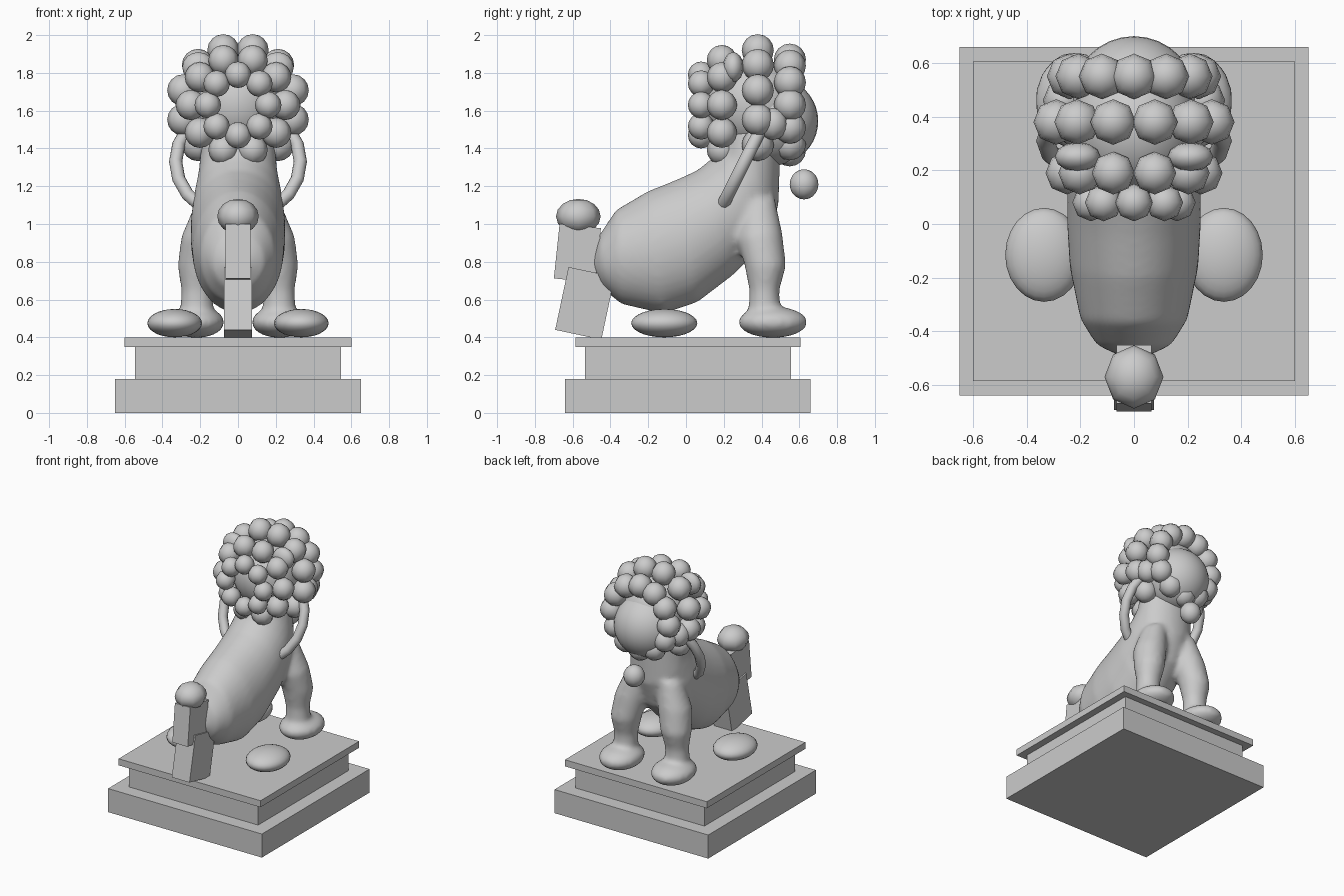
import bpy, bmesh
from math import sin, cos, pi, radians
from mathutils import Matrix, Vector

if "Cube" in bpy.data.objects:
    bpy.data.objects.remove(bpy.data.objects["Cube"])


def smooth(o, angle=40):
    bpy.ops.object.select_all(action='DESELECT')
    o.select_set(True)
    bpy.context.view_layer.objects.active = o
    bpy.ops.object.shade_smooth_by_angle(angle=radians(angle))
    return o


def make(name, bm, angle=40):
    bmesh.ops.recalc_face_normals(bm, faces=bm.faces)
    me = bpy.data.meshes.new(name)
    bm.to_mesh(me)
    bm.free()
    o = bpy.data.objects.new(name, me)
    bpy.context.collection.objects.link(o)
    return smooth(o, angle)


def ball(bm, loc, size, seg=24, rings=14):
    m = Matrix.Translation(loc) @ Matrix.Diagonal((*size, 1))
    bmesh.ops.create_uvsphere(bm, u_segments=seg, v_segments=rings, radius=1, matrix=m)


def ball_obj(name, loc, size, seg=24, rings=14):
    bm = bmesh.new()
    ball(bm, loc, size, seg, rings)
    return make(name, bm, 80)


def box(name, loc, size, tilt=0):
    bm = bmesh.new()
    m = (Matrix.Translation(loc) @ Matrix.Rotation(radians(tilt), 4, 'X')
         @ Matrix.Diagonal((*size, 1)))
    bmesh.ops.create_cube(bm, size=1, matrix=m)
    return make(name, bm)


def loft(bm, sections, side=1, n=32):
    # each section: x centre, two (y, z) profile points, half width
    rings = []
    for x, a, b, w in sections:
        c = Vector((0, (a[0] + b[0]) / 2, (a[1] + b[1]) / 2))
        h = Vector((0, a[0], a[1])) - c
        rings.append([bm.verts.new(c + h * cos(t) + Vector((side * (x + w * sin(t)), 0, 0)))
                      for t in [2 * pi * i / n for i in range(n)]])
    for r, s in zip(rings, rings[1:]):
        for i in range(n):
            bm.faces.new((r[i], r[(i + 1) % n], s[(i + 1) % n], s[i]))
    bm.faces.new(rings[0])
    bm.faces.new(rings[-1])


# Stepped plinth
box("plinth_base", (0, 0.01, 0.09), (1.30, 1.30, 0.18))
box("plinth_middle", (0, 0.01, 0.265), (1.09, 1.09, 0.17))
box("plinth_top", (0, 0.01, 0.375), (1.20, 1.19, 0.05))

# Body, front legs and front paws fused into one surface
bm = bmesh.new()
loft(bm, [
    (0, (-.497, .82), (-.49, .75), .05),
    (0, (-.46, .94), (-.44, .655), .14),
    (0, (-.37, 1.075), (-.34, .575), .20),
    (0, (-.20, 1.175), (-.12, .525), .24),
    (0, (-.05, 1.235), (.06, .585), .25),
    (0, (.06, 1.285), (.25, .73), .25),
    (0, (.14, 1.35), (.42, .90), .235),
    (0, (.185, 1.42), (.49, 1.10), .21),
    (0, (.20, 1.55), (.50, 1.40), .19),
    (0, (.22, 1.62), (.50, 1.60), .17)])
for s in (-1, 1):
    loft(bm, [
        (.13, (.28, 1.10), (.47, 1.14), .09),
        (.18, (.27, .92), (.51, .95), .12),
        (.21, (.31, .78), (.53, .78), .11),
        (.215, (.335, .65), (.495, .65), .085),
        (.22, (.33, .50), (.50, .50), .09)], s)
    ball(bm, (s * .22, .46, .48), (.15, .185, .083))
body = make("body_and_front_legs", bm)
m = body.modifiers.new("fuse", 'REMESH')
m.mode = 'VOXEL'
m.voxel_size = 0.018
m.use_smooth_shade = True
m = body.modifiers.new("soften", 'SMOOTH')
m.factor = 0.5
m.iterations = 8

# Hind paws and ears
for s, side in ((-1, "left"), (1, "right")):
    ball_obj("hind_paw_" + side, (s * .335, -.115, .475), (.145, .175, .075))
    ball_obj("ear_" + side, (s * .21, .25, 1.83), (.085, .055, .08), 12, 8)

# Head
ball_obj("face", (0, .46, 1.545), (.235, .24, .235), 32, 20)
ball_obj("skull", (0, .36, 1.63), (.24, .25, .25), 32, 20)

# Mane curls in rings around the head: y, ring radius, count, half-step offset, curl size
bm = bmesh.new()
for y, R, n, off, r in ((.08, .16, 8, 0, .07), (.19, .25, 10, .5, .08),
                        (.38, .30, 12, .5, .085), (.55, .24, 12, 0, .085)):
    for i in range(n):
        a = 2 * pi * (i + off) / n
        ball(bm, (R * sin(a), y, 1.63 + R * cos(a)), (r, r, r), 8, 8)
for s in (-1, 1):
    ball(bm, (s * .26, .46, 1.53), (.08, .08, .085), 8, 8)
make("mane_curls", bm, 80)

# Tilted collar ring and its bell
bpy.ops.mesh.primitive_torus_add(location=(0, .31, 1.33), rotation=(radians(63.4), 0, 0),
                                 major_radius=.33, minor_radius=.035,
                                 major_segments=20, minor_segments=10)
bpy.context.object.name = "collar"
smooth(bpy.context.object, 60)
ball_obj("bell", (0, .625, 1.21), (.076, .076, .08), 12, 10)

# Tail
box("tail_lower", (0, -.535, .58), (.15, .25, .34), -12)
box("tail_upper", (0, -.575, .845), (.13, .22, .29), -6)
ball_obj("tail_tip", (0, -.57, 1.04), (.11, .118, .093), 8, 8)
